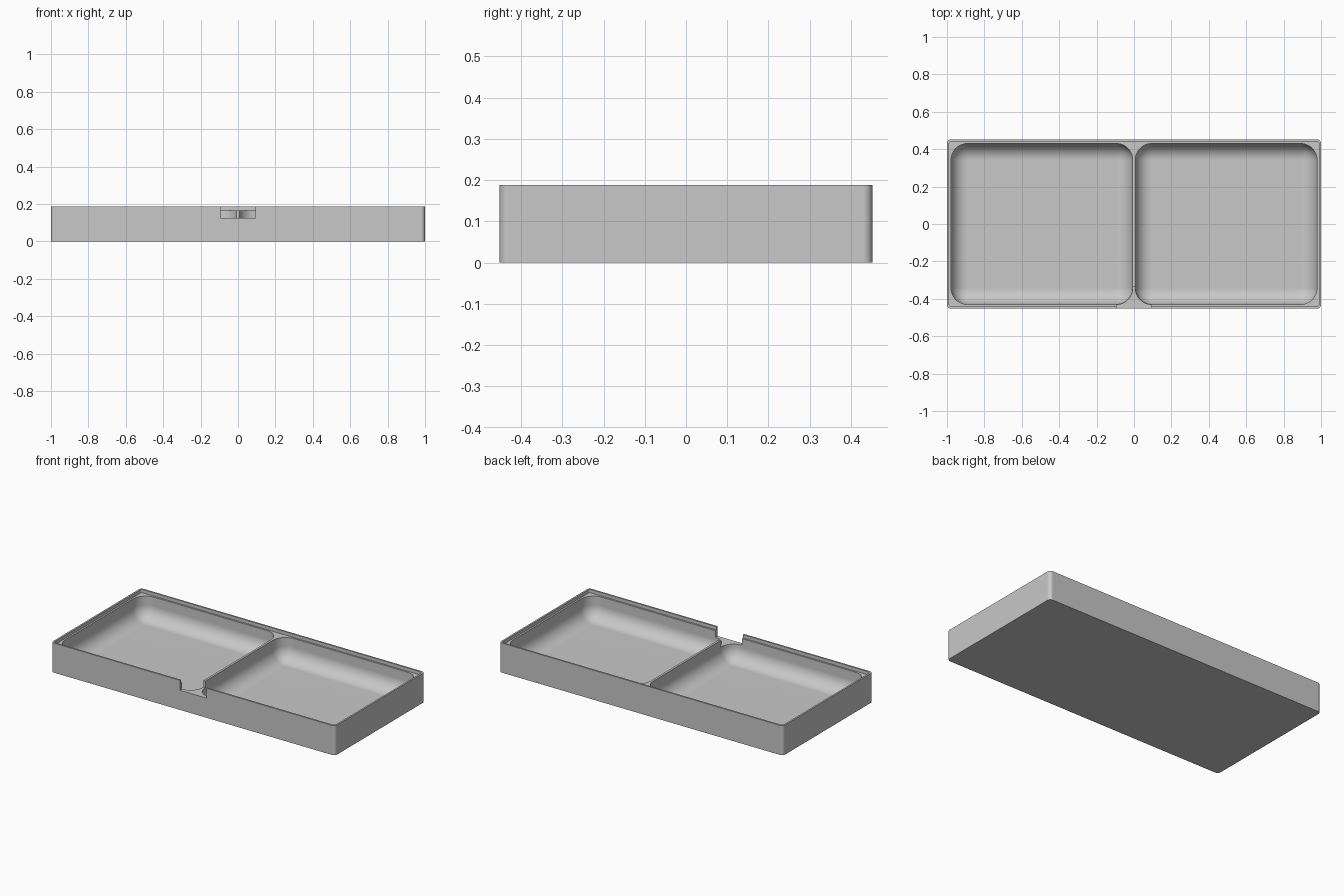
import bpy, bmesh, math
from mathutils import Vector

cube = bpy.data.objects.get("Cube")
if cube:
    bpy.data.objects.remove(cube, do_unlink=True)

WIDTH, DEPTH, HEIGHT = 2.0, 0.904, 0.188
LIP = 0.011           # rim wall thickness, and width of the ledge inside it
LEDGE_Z = 0.167
FLOOR_Z = 0.022
RIB = 0.007           # half thickness of the divider
POCKET_R = 0.088
ABOVE = 0.4           # cutters reach past the top

grey = bpy.data.materials.new("plain grey")
grey.use_nodes = True
grey.diffuse_color = (0.58, 0.58, 0.58, 1)
grey.node_tree.nodes["Principled BSDF"].inputs["Base Color"].default_value = grey.diffuse_color


def block(name, low, high, radius=0, segments=8, round_floor=False):
    """Box between two corners, with rounded uprights and optionally a rounded floor."""
    low, high = Vector(low), Vector(high)
    bm = bmesh.new()
    bmesh.ops.create_cube(bm, size=1)
    for v in bm.verts:
        v.co = Vector((high[i] if v.co[i] > 0 else low[i]) for i in range(3))
    if radius:
        def chosen(e):
            a, b = (v.co.z for v in e.verts)
            return abs(a - b) > 0.01 or (round_floor and max(a, b) < low.z + 0.001)
        bmesh.ops.bevel(bm, geom=[e for e in bm.edges if chosen(e)], offset=radius,
                        segments=segments, profile=0.5, affect='EDGES')
    mesh = bpy.data.meshes.new(name)
    bm.to_mesh(mesh)
    bm.free()
    mesh.materials.append(grey)
    obj = bpy.data.objects.new(name, mesh)
    bpy.context.collection.objects.link(obj)
    return obj


hx, hy = WIDTH / 2, DEPTH / 2

# Outer body with small rounded corners
tray = block("tray", (-hx, -hy, 0), (hx, hy, HEIGHT), 0.022)

# Shallow recess that leaves a thin lip, then the two scooped compartments
cutters = [block("lip_recess", (LIP - hx, LIP - hy, LEDGE_Z), (hx - LIP, hy - LIP, ABOVE), 0.014)]
px, py = hx - 2 * LIP, hy - 2 * LIP
for name, x0, x1 in (("left_pocket", RIB, px), ("right_pocket", -px, -RIB)):
    cutters.append(block(name, (x0, -py, FLOOR_Z), (x1, py, ABOVE),
                         POCKET_R, 12, round_floor=True))

# Finger notch through the front wall and the end of the divider
cutters.append(block("finger_notch", (-0.093, -hy - 0.1, 0.125), (0.093, -0.338, ABOVE)))

bpy.ops.object.select_all(action='DESELECT')
bpy.context.view_layer.objects.active = tray
tray.select_set(True)
for cutter in cutters:
    cutter.hide_render = True
    mod = tray.modifiers.new(cutter.name, 'BOOLEAN')
    mod.operation = 'DIFFERENCE'
    mod.solver = 'EXACT'
    mod.object = cutter
    bpy.ops.object.modifier_apply(modifier=mod.name)
    bpy.data.objects.remove(cutter, do_unlink=True)

# Smooth fillets, crisp rims, flat floors
bpy.ops.object.shade_smooth_by_angle(angle=math.radians(30))
weighted = tray.modifiers.new("flat_face_normals", 'WEIGHTED_NORMAL')
weighted.keep_sharp = True
